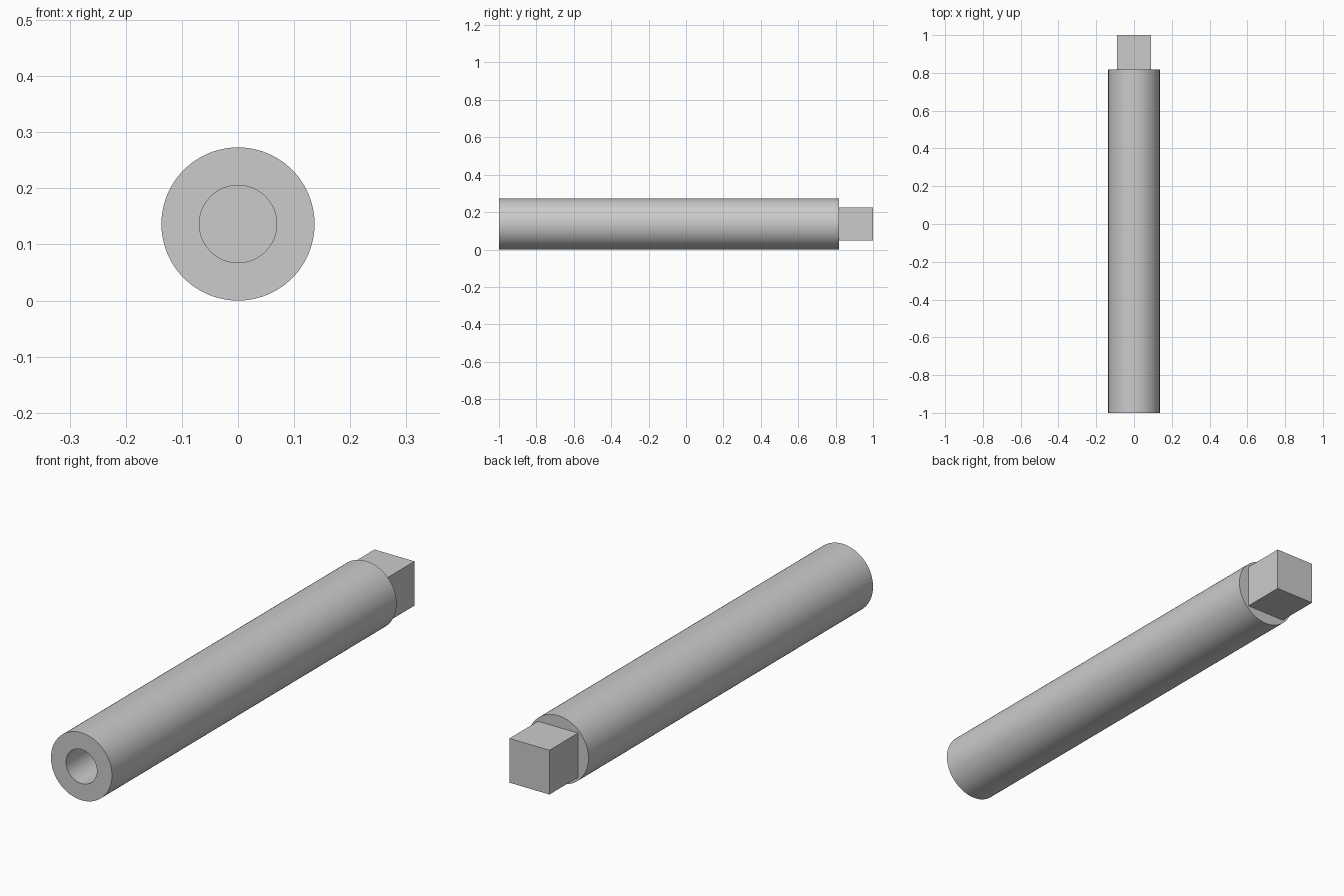
import bpy, bmesh
from math import tau, radians
from mathutils import Vector

cube = bpy.data.objects.get("Cube")
if cube:
    bpy.data.objects.remove(cube, do_unlink=True)

RADIUS = 0.1365
BORE = 0.069
DRIVE = 0.179       # width of the square end
SHOULDER = 0.818    # where the round body stops
BORE_END = 0.7
SEGMENTS = 96

steel = bpy.data.materials.new("grey_steel")
steel.use_nodes = True
color = (0.6, 0.6, 0.6, 1)
steel.diffuse_color = color
steel.node_tree.nodes["Principled BSDF"].inputs["Base Color"].default_value = color


def add_part(name, bm):
    bmesh.ops.recalc_face_normals(bm, faces=bm.faces)
    mesh = bpy.data.meshes.new(name)
    bm.to_mesh(mesh)
    bm.free()
    mesh.materials.append(steel)
    obj = bpy.data.objects.new(name, mesh)
    bpy.context.collection.objects.link(obj)
    return obj


# Round body with a blind bore, turned around the y axis
profile = [(0, BORE_END), (BORE, BORE_END), (BORE, -1),
           (RADIUS, -1), (RADIUS, SHOULDER), (0, SHOULDER)]
bm = bmesh.new()
verts = [bm.verts.new((r, y, RADIUS)) for r, y in profile]
edges = [bm.edges.new(pair) for pair in zip(verts, verts[1:])]
bmesh.ops.spin(bm, geom=verts + edges, cent=(0, 0, RADIUS), axis=(0, 1, 0),
               angle=tau, steps=SEGMENTS)
bmesh.ops.remove_doubles(bm, verts=bm.verts, dist=0.0001)
body = add_part("round_body", bm)
bpy.ops.object.select_all(action="DESELECT")
body.select_set(True)
bpy.context.view_layer.objects.active = body
bpy.ops.object.shade_smooth_by_angle(angle=radians(30))

# Square drive end, seated on the shoulder
bm = bmesh.new()
bmesh.ops.create_cube(bm, size=1)
bmesh.ops.scale(bm, vec=(DRIVE, 1 - SHOULDER, DRIVE), verts=bm.verts)
bmesh.ops.translate(bm, vec=Vector((0, (1 + SHOULDER) / 2, RADIUS)), verts=bm.verts)
add_part("square_drive", bm)
